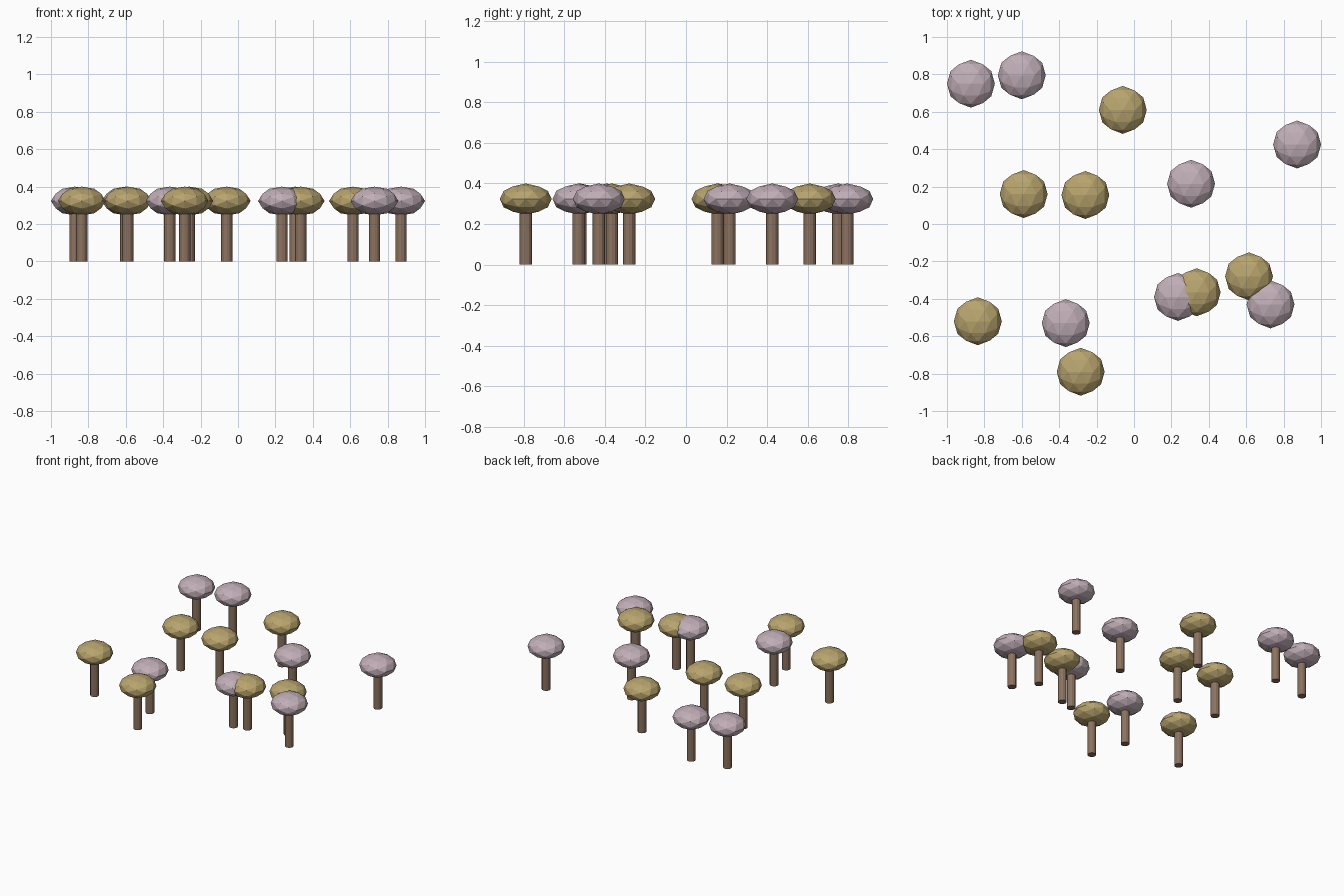
import bpy
import math
from mathutils import Matrix

cube = bpy.data.objects.get("Cube")
if cube:
    bpy.data.objects.remove(cube, do_unlink=True)


def material(name, color):
    mat = bpy.data.materials.new(name)
    mat.use_nodes = True
    mat.diffuse_color = (*color, 1)
    mat.node_tree.nodes["Principled BSDF"].inputs["Base Color"].default_value = (*color, 1)
    return mat


bark = material("brown bark", (0.26, 0.17, 0.115))
pink = material("dusty pink leaves", (0.53, 0.42, 0.47))
olive = material("olive yellow leaves", (0.48, 0.37, 0.155))

TRUNK_RADIUS, TRUNK_HEIGHT = 0.03, 0.30
CROWN_RADIUS, CROWN_CENTRE, CROWN_SQUASH = 0.128, 0.323, 0.6
# Tilt that puts an edge of the icosphere, rather than a corner, on top
EDGE_UP = -math.atan(2 / (1 + math.sqrt(5)))


def tree(x, y, leaves, label):
    # Straight trunk
    bpy.ops.mesh.primitive_cylinder_add(
        vertices=12, radius=TRUNK_RADIUS, depth=TRUNK_HEIGHT,
        location=(x, y, TRUNK_HEIGHT / 2))
    trunk = bpy.context.object
    trunk.name = label + "_trunk"
    trunk.data.materials.append(bark)

    # Flattened faceted crown
    bpy.ops.mesh.primitive_ico_sphere_add(
        subdivisions=2, radius=CROWN_RADIUS, location=(x, y, CROWN_CENTRE))
    crown = bpy.context.object
    crown.name = label + "_crown"
    crown.data.transform(Matrix.Diagonal((1, 1, CROWN_SQUASH, 1))
                         @ Matrix.Rotation(EDGE_UP, 4, "Y"))
    crown.data.materials.append(leaves)


pink_spots = [(-0.872, 0.75), (-0.60, 0.795), (0.872, 0.425), (0.305, 0.215),
              (0.235, -0.39), (0.73, -0.43), (-0.365, -0.53)]
olive_spots = [(-0.06, 0.61), (-0.59, 0.16), (-0.26, 0.155), (0.335, -0.365),
               (0.615, -0.28), (-0.835, -0.52), (-0.285, -0.79)]

for i, (x, y) in enumerate(pink_spots):
    tree(x, y, pink, f"pink_tree_{i + 1}")
for i, (x, y) in enumerate(olive_spots):
    tree(x, y, olive, f"olive_tree_{i + 1}")
